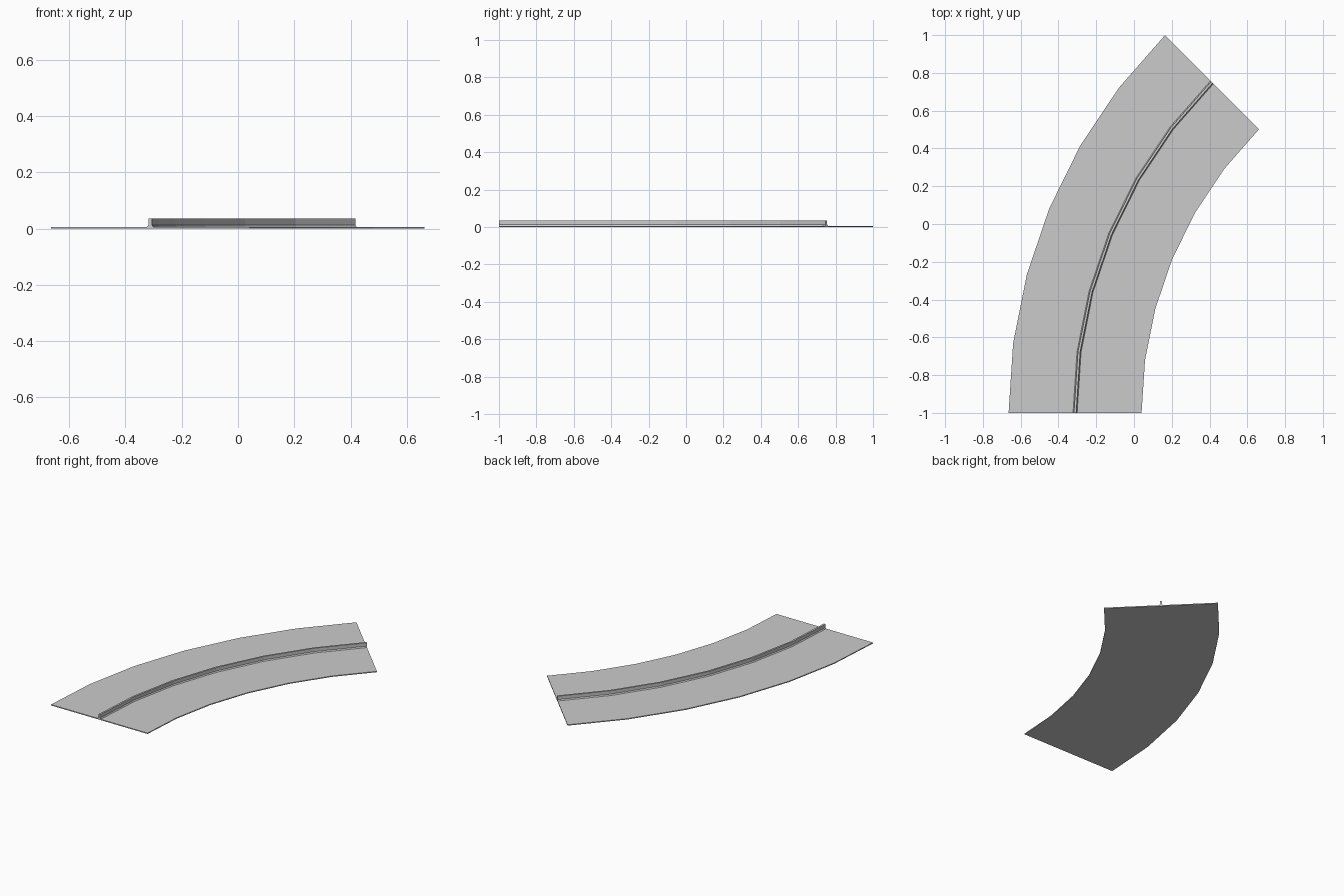
import bpy, bmesh
from math import sin, cos, radians

if "Cube" in bpy.data.objects:
    bpy.data.objects.remove(bpy.data.objects["Cube"])

CX, CY = 2.164, -1.0      # centre of the bend
SEGS, TURN = 6, 45.0


def sweep(name, profile):
    """Sweep a closed (radius, height) profile round the bend, capped at both ends."""
    bm = bmesh.new()
    rings = []
    for i in range(SEGS + 1):
        a = radians(180 - TURN * i / SEGS)
        rings.append([bm.verts.new((CX + r * cos(a), CY + r * sin(a), z)) for r, z in profile])
    n = len(profile)
    for a, b in zip(rings, rings[1:]):
        for j in range(n):
            k = (j + 1) % n
            bm.faces.new((a[j], a[k], b[k], b[j]))
    bm.faces.new(rings[0])
    bm.faces.new(rings[-1])
    bmesh.ops.recalc_face_normals(bm, faces=bm.faces[:])
    me = bpy.data.meshes.new(name)
    bm.to_mesh(me)
    bm.free()
    ob = bpy.data.objects.new(name, me)
    bpy.context.collection.objects.link(ob)
    return ob


# Flat curved base plate
T = 0.006
sweep("base_plate", [(2.124, 0), (2.828, 0), (2.828, T), (2.124, T)])

# Thin upright rail with a flared foot, along the centre line
M = 2.476
half = [(0.011, T), (0.006, 0.013), (0.006, 0.035)]
sweep("centre_rail", [(M + w, z) for w, z in half] + [(M - w, z) for w, z in reversed(half)])
